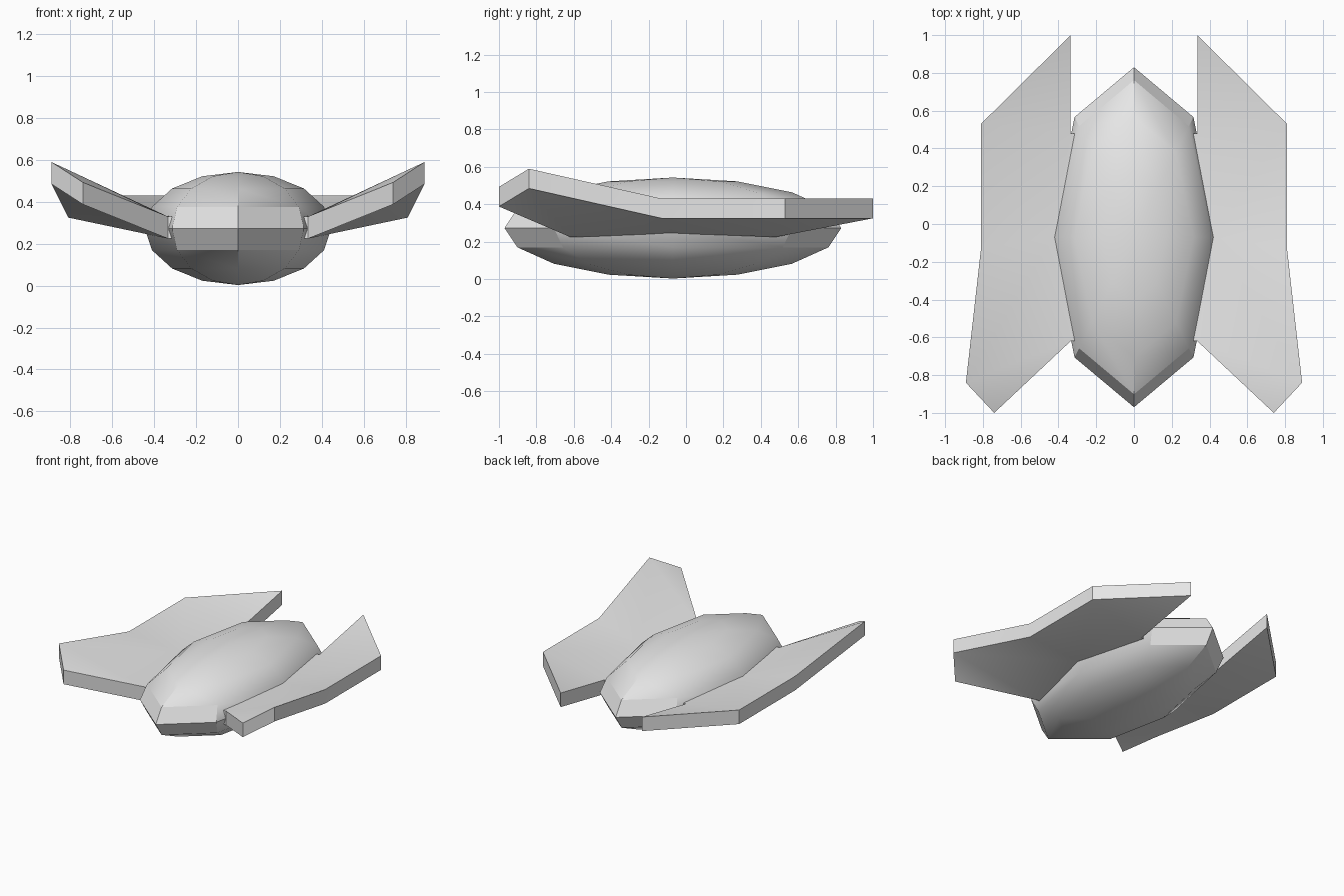
import bpy
import bmesh

cube = bpy.data.objects.get("Cube")
if cube:
    bpy.data.objects.remove(cube, do_unlink=True)

THICKNESS = 0.105

# Single hull colour
grey = bpy.data.materials.new("hull_grey")
grey.use_nodes = True
colour = (0.8, 0.8, 0.8, 1)
grey.diffuse_color = colour
grey.node_tree.nodes["Principled BSDF"].inputs["Base Color"].default_value = colour


def finish(obj):
    """Apply the colour and smooth the shallow edges."""
    obj.data.materials.append(grey)
    bpy.ops.object.select_all(action="DESELECT")
    obj.select_set(True)
    bpy.context.view_layer.objects.active = obj
    bpy.ops.object.shade_smooth_by_angle(angle=0.5236)


# Body: low-poly stretched sphere
bpy.ops.mesh.primitive_uv_sphere_add(segments=8, ring_count=8, radius=1)
body = bpy.context.object
body.name = "body"
body.scale = (0.445, 0.9, 0.27)
body.location = (0, -0.07, 0.273)
bpy.ops.object.transform_apply(location=True, rotation=False, scale=True)
finish(body)

# Wing underside corners
corners = {
    "mid_root": (0.43, -0.07, 0.245),
    "rear_root": (0.335, 0.48, 0.225),
    "rear_tip": (0.335, 1.0, 0.325),
    "rear_outer": (0.81, 0.53, 0.325),
    "mid_outer": (0.81, -0.13, 0.325),
    "front_outer": (0.89, -0.84, 0.485),
    "front_tip": (0.74, -1.0, 0.388),
    "front_root": (0.335, -0.62, 0.225),
    "front_inner": (0.28, -0.62, 0.225),
    "mid_inner": (0.36, -0.07, 0.235),
    "rear_inner": (0.28, 0.48, 0.225),
}
panels = [
    ("rear_root", "rear_tip", "rear_outer"),
    ("mid_root", "rear_root", "rear_outer", "mid_outer"),
    ("mid_root", "mid_outer", "front_outer", "front_root"),
    ("front_root", "front_outer", "front_tip"),
    ("front_root", "front_inner", "mid_inner", "mid_root"),
    ("mid_root", "mid_inner", "rear_inner", "rear_root"),
]

# Wing: panels thickened straight up, mirrored to the other side
bm = bmesh.new()
verts = {name: bm.verts.new(co) for name, co in corners.items()}
for panel in panels:
    bm.faces.new([verts[name] for name in panel])
bmesh.ops.recalc_face_normals(bm, faces=bm.faces)
top = bmesh.ops.extrude_face_region(bm, geom=bm.faces[:], use_keep_orig=True)
raised = [v for v in top["geom"] if isinstance(v, bmesh.types.BMVert)]
bmesh.ops.translate(bm, verts=raised, vec=(0, 0, THICKNESS))
bmesh.ops.recalc_face_normals(bm, faces=bm.faces)
mesh = bpy.data.meshes.new("wings")
bm.to_mesh(mesh)
bm.free()
wings = bpy.data.objects.new("wings", mesh)
bpy.context.collection.objects.link(wings)
finish(wings)
mirror = wings.modifiers.new("mirror", "MIRROR")
mirror.use_axis[0] = True
